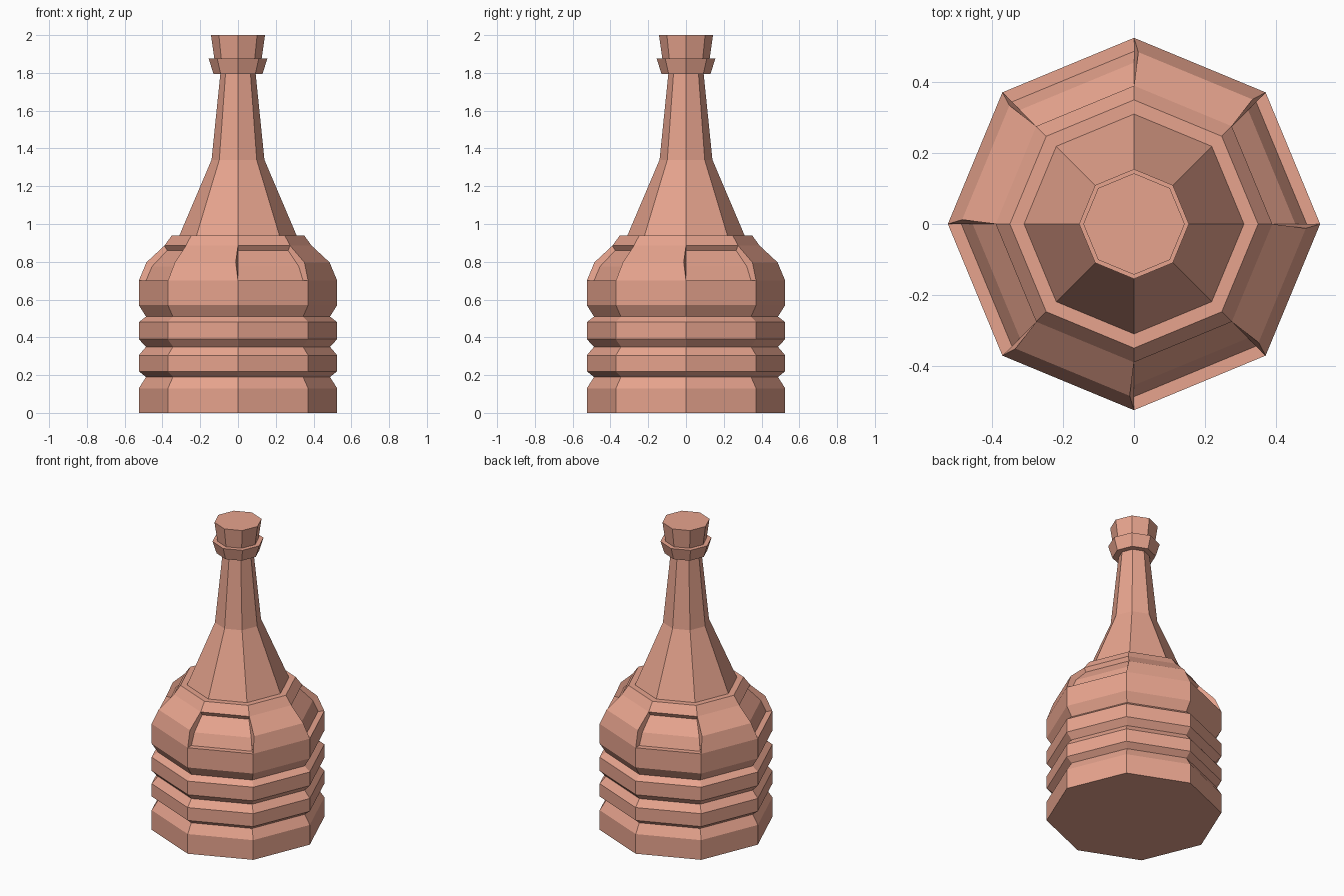
import bpy, bmesh
from math import cos, sin, pi

if "Cube" in bpy.data.objects:
    bpy.data.objects.remove(bpy.data.objects["Cube"])

SIDES = 8
mat = bpy.data.materials.new("clay")
mat.diffuse_color = (0.80, 0.37, 0.27, 1)
mat.use_nodes = True
mat.node_tree.nodes["Principled BSDF"].inputs["Base Color"].default_value = mat.diffuse_color


def point(r, z, side, shift=0.0):
    a = side * 2 * pi / SIDES + shift
    return (r * cos(a), r * sin(a), z)


def add_face(bm, pts):
    bm.faces.new([bm.verts.new(p) for p in pts])


def lathe(bm, profile, skip=()):
    """Eight-sided surface of revolution; skip = profile rows left open on odd-numbered sides."""
    for s in range(SIDES):
        for i in range(len(profile) - 1):
            if i in skip and s % 2:
                continue
            (r0, z0), (r1, z1) = profile[i], profile[i + 1]
            add_face(bm, [point(r0, z0, s), point(r0, z0, s + 1),
                          point(r1, z1, s + 1), point(r1, z1, s)])
    for r, z in (profile[0], profile[-1]):
        add_face(bm, [point(r, z, s) for s in range(SIDES)])


def finish(bm, name):
    bmesh.ops.remove_doubles(bm, verts=bm.verts, dist=0.0005)
    bmesh.ops.recalc_face_normals(bm, faces=bm.faces)
    me = bpy.data.meshes.new(name)
    bm.to_mesh(me)
    bm.free()
    me.materials.append(mat)
    bpy.context.collection.objects.link(bpy.data.objects.new(name, me))


# Ribbed body with recessed shoulder
R, G = 0.525, 0.487
inner = [(G, 0.70), (0.455, 0.775), (0.375, 0.86)]
outer = [(R, 0.70), (0.485, 0.797), (0.39, 0.885)]
ribs = [(R, 0), (R, 0.13), (G, 0.19), (R, 0.22), (R, 0.305), (G, 0.35),
        (R, 0.39), (R, 0.48), (G, 0.51), (R, 0.57), (R, 0.70)]
n = len(ribs)
body = bmesh.new()
lathe(body, ribs + inner + [outer[-1], (0.35, 0.94)], skip=range(n - 1, n + 3))

# Raised shoulder panels on alternate sides, with end walls
shifts = [0, 0.025, 0]
for s in range(1, SIDES, 2):
    left = [point(*p, s, d) for p, d in zip(outer, shifts)]
    right = [point(*p, s + 1, -d) for p, d in zip(outer, shifts)]
    for i in range(2):
        add_face(body, [left[i], right[i], right[i + 1], left[i + 1]])
        for edge, side in ((left, s), (right, s + 1)):
            add_face(body, [edge[i], edge[i + 1],
                            point(*inner[i + 1], side), point(*inner[i], side)])
finish(body, "bottle_body")

# Neck, collar and stopper
for name, profile in {
    "neck": [(0.31, 0.94), (0.14, 1.34), (0.093, 1.80)],
    "collar": [(0.13, 1.795), (0.155, 1.875)],
    "stopper": [(0.125, 1.875), (0.143, 2.0)],
}.items():
    part = bmesh.new()
    lathe(part, profile)
    finish(part, name)
